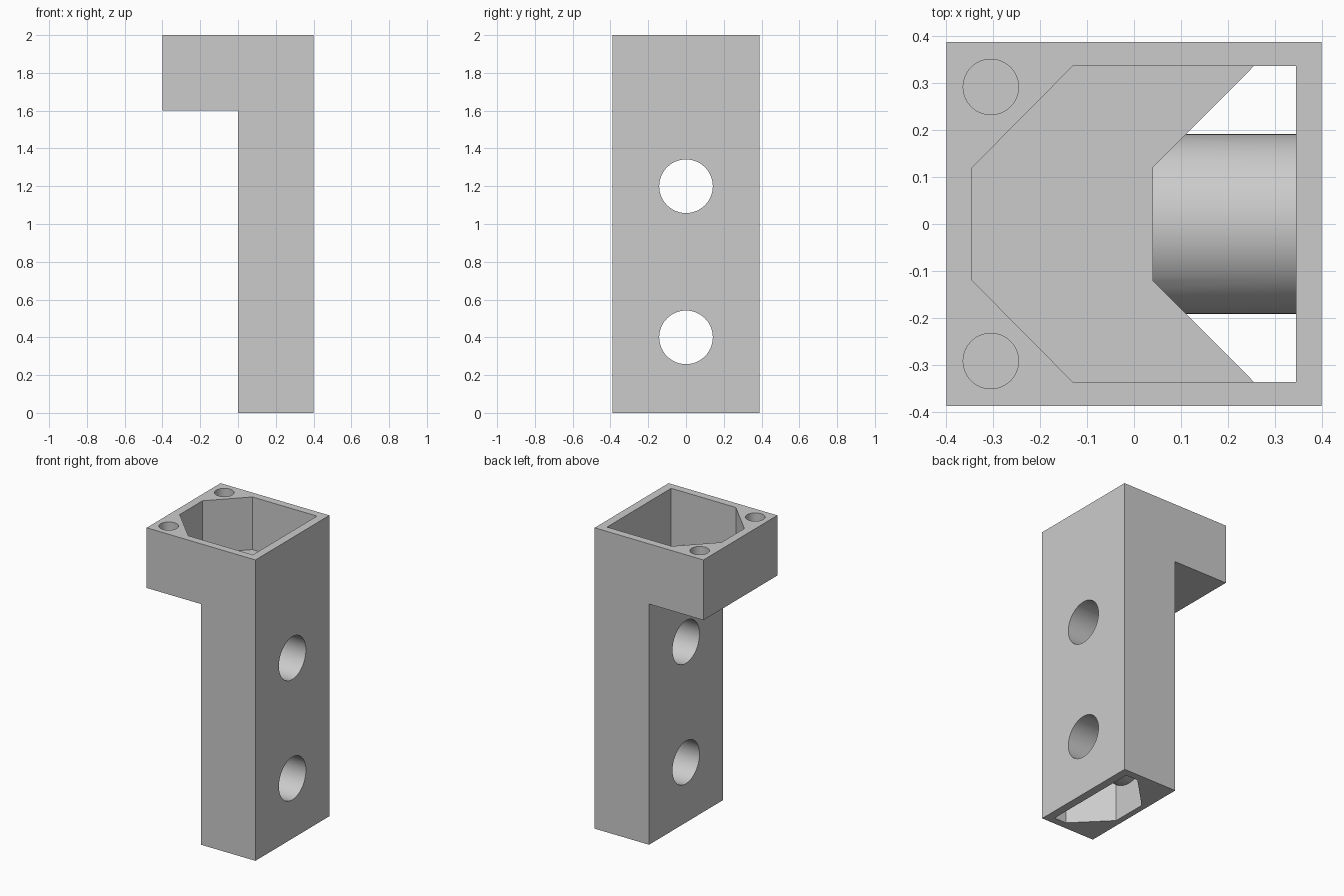
import bpy
import bmesh
from math import radians, pi
from mathutils import Matrix

cube = bpy.data.objects.get("Cube")
if cube:
    bpy.data.objects.remove(cube, do_unlink=True)

HALF_X, HALF_Y, TOP = 0.4, 0.388, 2.0
ARM_Z = 1.6           # underside of the overhanging arm
FLOOR_Z = 1.65        # floor of the top pocket
HOLE_Z = (0.4, 1.2)   # heights of the cross holes

grey = bpy.data.materials.new("plain grey")
grey.use_nodes = True
grey.diffuse_color = (0.6, 0.6, 0.6, 1)
grey.node_tree.nodes["Principled BSDF"].inputs["Base Color"].default_value = (0.6, 0.6, 0.6, 1)


def finish(name, bm):
    bmesh.ops.recalc_face_normals(bm, faces=bm.faces)
    mesh = bpy.data.meshes.new(name)
    bm.to_mesh(mesh)
    bm.free()
    mesh.materials.append(grey)
    obj = bpy.data.objects.new(name, mesh)
    bpy.context.collection.objects.link(obj)
    return obj


def prism(name, points, offset):
    """Extrude a closed outline of 3D points along an offset."""
    bm = bmesh.new()
    face = bm.faces.new([bm.verts.new(p) for p in points])
    ext = bmesh.ops.extrude_face_region(bm, geom=[face])
    verts = [v for v in ext["geom"] if isinstance(v, bmesh.types.BMVert)]
    bmesh.ops.translate(bm, verts=verts, vec=offset)
    return finish(name, bm)


def rod(name, radius, length, centre, along_x=False):
    bm = bmesh.new()
    matrix = Matrix.Translation(centre)
    if along_x:
        matrix = matrix @ Matrix.Rotation(pi / 2, 4, "Y")
    bmesh.ops.create_cone(bm, cap_ends=True, segments=48, radius1=radius,
                          radius2=radius, depth=length, matrix=matrix)
    return finish(name, bm)


def combine(target, tool, operation):
    """Apply a boolean and discard its tool."""
    mod = target.modifiers.new(tool.name, "BOOLEAN")
    mod.object, mod.operation, mod.solver = tool, operation, "EXACT"
    bpy.context.view_layer.objects.active = target
    bpy.ops.object.modifier_apply(modifier=mod.name)
    bpy.data.objects.remove(tool, do_unlink=True)


def chamfered(name, left, corner, bottom, height):
    """Vertical cutter with two chamfered corners on its -x side."""
    side, end, nose = 0.337, 0.345, 0.12
    outline = [(left, -nose), (corner, -side), (end, -side),
               (end, side), (corner, side), (left, nose)]
    return prism(name, [(x, y, bottom) for x, y in outline], (0, 0, height))


# Solid post with overhanging arm
profile = [(0, 0), (HALF_X, 0), (HALF_X, TOP), (-HALF_X, TOP), (-HALF_X, ARM_Z), (0, ARM_Z)]
bracket = prism("hollow_bracket", [(x, -HALF_Y, z) for x, z in profile], (0, 2 * HALF_Y, 0))

# Top pocket and the channel running down the post
combine(bracket, chamfered("pocket", -0.345, -0.13, FLOOR_Z, 0.5), "DIFFERENCE")
combine(bracket, chamfered("channel", 0.04, 0.256, -0.1, FLOOR_Z + 0.2), "DIFFERENCE")

# Sleeves across the channel, then their bores
for z in HOLE_Z:
    combine(bracket, rod("sleeve", 0.192, 0.37, (0.2, 0, z), True), "UNION")
for z in HOLE_Z:
    combine(bracket, rod("bore", 0.142, 0.6, (0.2, 0, z), True), "DIFFERENCE")

# Blind screw holes in the arm corners
for side in (-1, 1):
    combine(bracket, rod("screw_hole", 0.059, 0.7, (-0.305, side * 0.292, TOP)), "DIFFERENCE")

# Smooth the round walls only
bpy.ops.object.select_all(action="DESELECT")
bracket.select_set(True)
bpy.context.view_layer.objects.active = bracket
bpy.ops.object.shade_smooth_by_angle(angle=radians(30))
